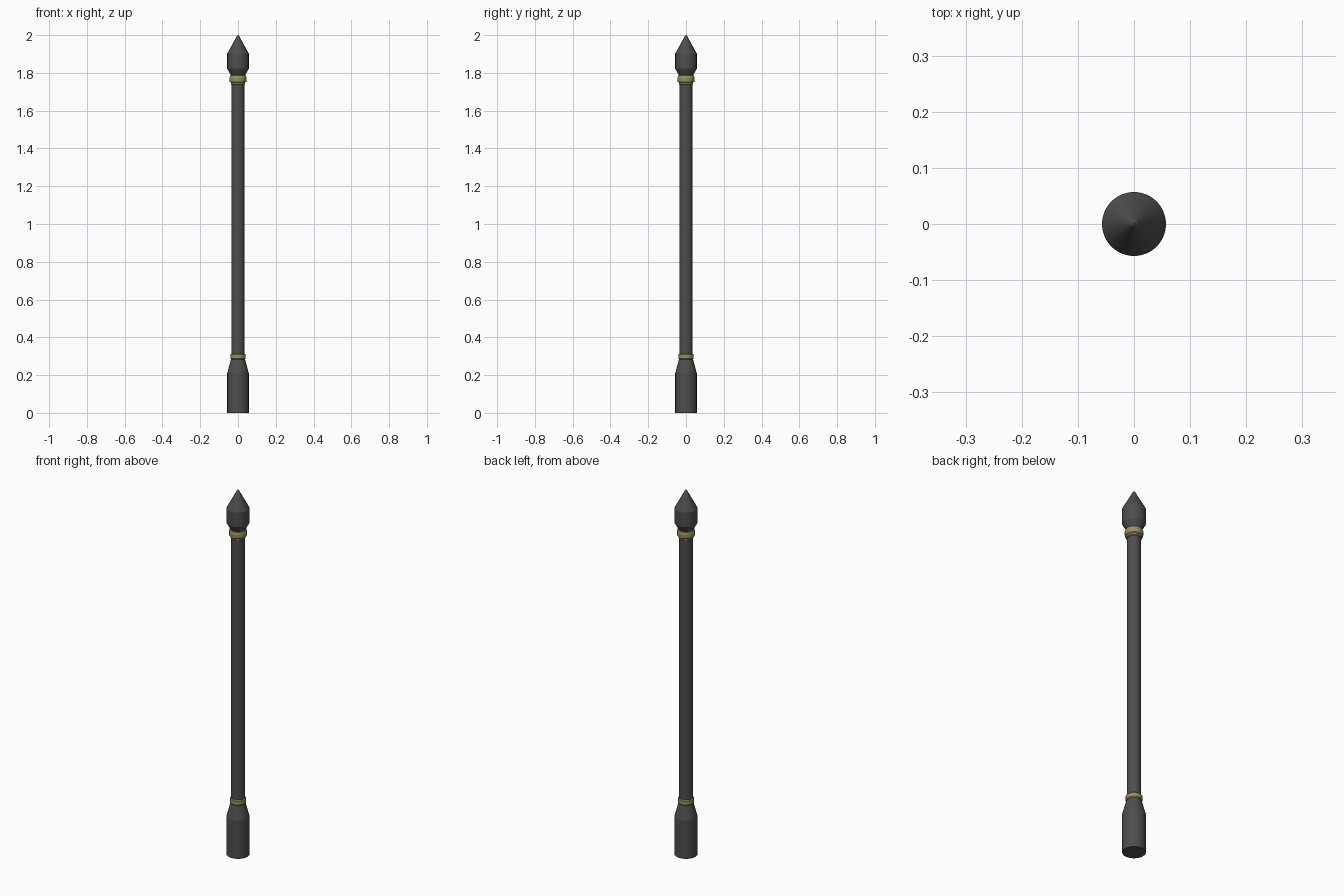
import bpy, math

if "Cube" in bpy.data.objects:
    bpy.data.objects.remove(bpy.data.objects["Cube"])

SEGMENTS = 48


def material(name, color):
    mat = bpy.data.materials.new(name)
    mat.diffuse_color = (*color, 1)
    mat.use_nodes = True
    mat.node_tree.nodes["Principled BSDF"].inputs["Base Color"].default_value = mat.diffuse_color
    return mat


def lathe(name, profile, mat):
    """Revolve a (radius, z) profile around z and cap both ends."""
    verts, faces = [], []
    for r, z in profile:
        for i in range(SEGMENTS):
            a = 2 * math.pi * i / SEGMENTS
            verts.append((r * math.cos(a), r * math.sin(a), z))
    for k in range(len(profile) - 1):
        for i in range(SEGMENTS):
            j = (i + 1) % SEGMENTS
            lo, hi = k * SEGMENTS, (k + 1) * SEGMENTS
            faces.append((lo + i, lo + j, hi + j, hi + i))
    faces.append(tuple(reversed(range(SEGMENTS))))
    faces.append(tuple(range(len(verts) - SEGMENTS, len(verts))))
    mesh = bpy.data.meshes.new(name)
    mesh.from_pydata(verts, [], faces)
    mesh.materials.append(mat)
    obj = bpy.data.objects.new(name, mesh)
    bpy.context.collection.objects.link(obj)
    bpy.ops.object.select_all(action='DESELECT')
    obj.select_set(True)
    bpy.context.view_layer.objects.active = obj
    bpy.ops.object.shade_smooth_by_angle(angle=math.radians(12))
    return obj


iron = material("dark_iron", (0.075, 0.075, 0.075))
brass = material("brass", (0.32, 0.27, 0.12))

# Foot: plain cylinder tapering into the shaft
lathe("base", [(0.057, 0), (0.057, 0.21), (0.037, 0.285)], iron)

# Long straight pole
lathe("shaft", [(0.034, 0.28), (0.034, 1.79)], iron)

# Brass collars with chamfered edges
lathe("lower_collar", [(0.037, 0.283), (0.041, 0.288), (0.041, 0.308),
                       (0.037, 0.313)], brass)
lathe("upper_collar", [(0.035, 1.738), (0.038, 1.741), (0.038, 1.748),
                       (0.044, 1.753), (0.045, 1.762), (0.045, 1.774),
                       (0.042, 1.786), (0.036, 1.788)], brass)

# Pointed finial with a blunted tip
lathe("finial", [(0.036, 1.785), (0.057, 1.822), (0.057, 1.902),
                 (0.012, 1.985), (0.007, 1.996), (0.003, 2.0)], iron)
